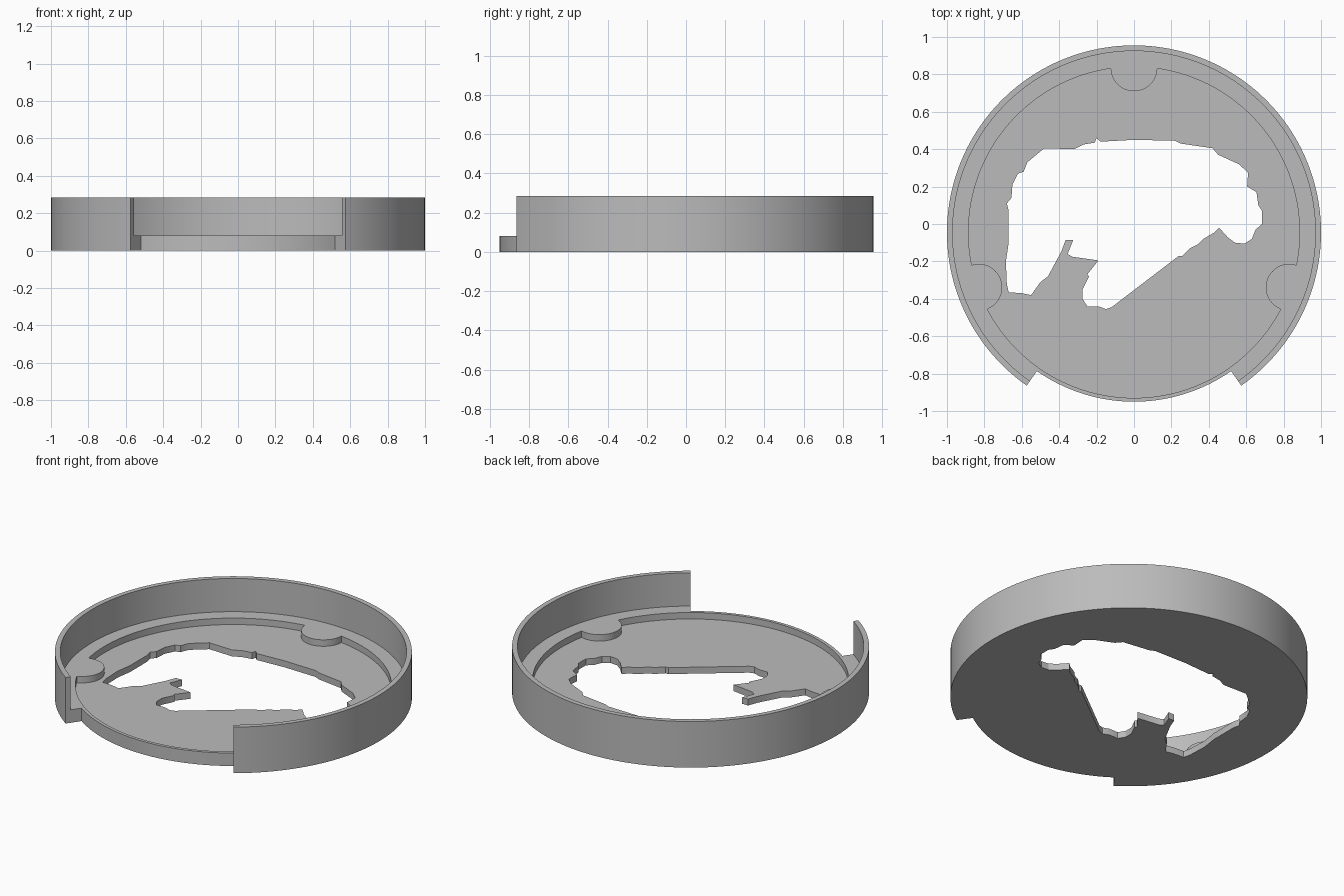
import bpy
import bmesh
from math import radians, degrees, sin, cos, acos, atan2, pi
from mathutils import Vector

old_cube = bpy.data.objects.get("Cube")
if old_cube:
    bpy.data.objects.remove(old_cube, do_unlink=True)

# Main sizes
CENTRE = Vector((0, -0.045))
OUTER, WALL_INNER, FRONT_EDGE, RECESS = 1.0, 0.97, 0.905, 0.885
FLOOR_TOP, LEDGE_TOP, WALL_TOP = 0.04, 0.08, 0.285
PAD_RADIUS, PAD_DISTANCE = 0.125, 0.88
PAD_ANGLES = (90, 199.5, 340.5)
GAP_START, GAP_END = 235, 305

# Ragged opening in the floor
OPENING = [
    (-.68, .11), (-.655, .14), (-.65, .21), (-.62, .27), (-.59, .28),
    (-.57, .33), (-.48, .405), (-.32, .4), (-.27, .425), (-.21, .435),
    (-.2, .46), (-.18, .44), (0, .45), (.22, .445), (.25, .43),
    (.42, .405), (.45, .37), (.56, .32), (.61, .275), (.605, .2),
    (.655, .17), (.665, .1), (.685, .07), (.685, 0), (.65, -.03),
    (.63, -.08), (.59, -.105), (.54, -.1), (.5, -.07), (.455, -.02),
    (.43, -.045), (.37, -.08), (.34, -.11), (.3, -.13), (.26, -.17),
    (.24, -.17), (-.12, -.445), (-.15, -.455), (-.19, -.44), (-.25, -.44),
    (-.275, -.4), (-.275, -.35), (-.24, -.28), (-.25, -.27), (-.19, -.195),
    (-.33, -.175), (-.355, -.16), (-.325, -.085), (-.365, -.085),
    (-.39, -.15), (-.46, -.28), (-.5, -.31), (-.55, -.38), (-.6, -.37),
    (-.67, -.365), (-.68, -.32), (-.685, -.2), (-.67, -.1), (-.67, .07),
]


def polar(radius, angle, origin=CENTRE):
    a = radians(angle)
    return origin + Vector((cos(a), sin(a))) * radius


def arc(radius, start, end, origin=CENTRE, step=2):
    count = max(2, round(abs(end - start) / step))
    return [polar(radius, start + (end - start) * i / count, origin)
            for i in range(count + 1)]


def recess_outline():
    """Circle bitten into by the round pads."""
    half = acos((RECESS**2 + PAD_DISTANCE**2 - PAD_RADIUS**2)
                / (2 * RECESS * PAD_DISTANCE))
    swing = degrees(atan2(RECESS * sin(half), RECESS * cos(half) - PAD_DISTANCE))
    half = degrees(half)
    points = []
    for i, a in enumerate(PAD_ANGLES):
        following = PAD_ANGLES[(i + 1) % len(PAD_ANGLES)]
        if following < a:
            following += 360
        pad_centre = polar(PAD_DISTANCE, a)
        points += arc(PAD_RADIUS, a - swing, a + swing - 360, pad_centre, 8)
        points += arc(RECESS, a + half, following - half)[1:-1]
    return points


def cap(bm, z, *loops):
    """Flat face between nested outlines."""
    edges = []
    for loop in loops:
        verts = [bm.verts.new((p[0], p[1], z)) for p in loop]
        edges += [bm.edges.new((verts[i - 1], verts[i])) for i in range(len(verts))]
    bmesh.ops.triangle_fill(bm, edges=edges, use_beauty=True, normal=(0, 0, 1))


def side(bm, loop, low, high):
    """Upright band along an outline."""
    bottom = [bm.verts.new((p[0], p[1], low)) for p in loop]
    top = [bm.verts.new((p[0], p[1], high)) for p in loop]
    for i in range(len(loop)):
        bm.faces.new((bottom[i - 1], bottom[i], top[i], top[i - 1]))


# Outlines
back_outer = arc(OUTER, GAP_END - 360, GAP_START)
back_inner = arc(WALL_INNER, GAP_END - 360, GAP_START)
front = arc(FRONT_EDGE, GAP_START, GAP_END)
base_outline = back_outer + [back_inner[-1]] + front + [back_inner[0]]
ledge_outline = back_inner + front
wall_outline = back_outer + back_inner[::-1]
recess = recess_outline()

bm = bmesh.new()

# Floor with its opening
cap(bm, 0, base_outline, OPENING)
side(bm, OPENING, 0, FLOOR_TOP)
cap(bm, FLOOR_TOP, recess, OPENING)

# Ledge, pads and low front lip
side(bm, base_outline, 0, LEDGE_TOP)
side(bm, recess, FLOOR_TOP, LEDGE_TOP)
cap(bm, LEDGE_TOP, ledge_outline, recess)

# Tall wall, open at the front
side(bm, wall_outline, LEDGE_TOP, WALL_TOP)
cap(bm, WALL_TOP, wall_outline)

bmesh.ops.remove_doubles(bm, verts=bm.verts, dist=0.00005)
bmesh.ops.recalc_face_normals(bm, faces=bm.faces)
mesh = bpy.data.meshes.new("round_tray")
bm.to_mesh(mesh)
bm.free()

# Plain grey material
grey = bpy.data.materials.new("plain_grey")
grey.use_nodes = True
colour = (0.5, 0.5, 0.5, 1)
grey.diffuse_color = colour
for node in grey.node_tree.nodes:
    if node.type == 'BSDF_PRINCIPLED':
        node.inputs["Base Color"].default_value = colour
mesh.materials.append(grey)

tray = bpy.data.objects.new("round_tray", mesh)
bpy.context.collection.objects.link(tray)
bpy.ops.object.select_all(action='DESELECT')
tray.select_set(True)
bpy.context.view_layer.objects.active = tray
bpy.ops.object.shade_smooth_by_angle(angle=radians(30))
